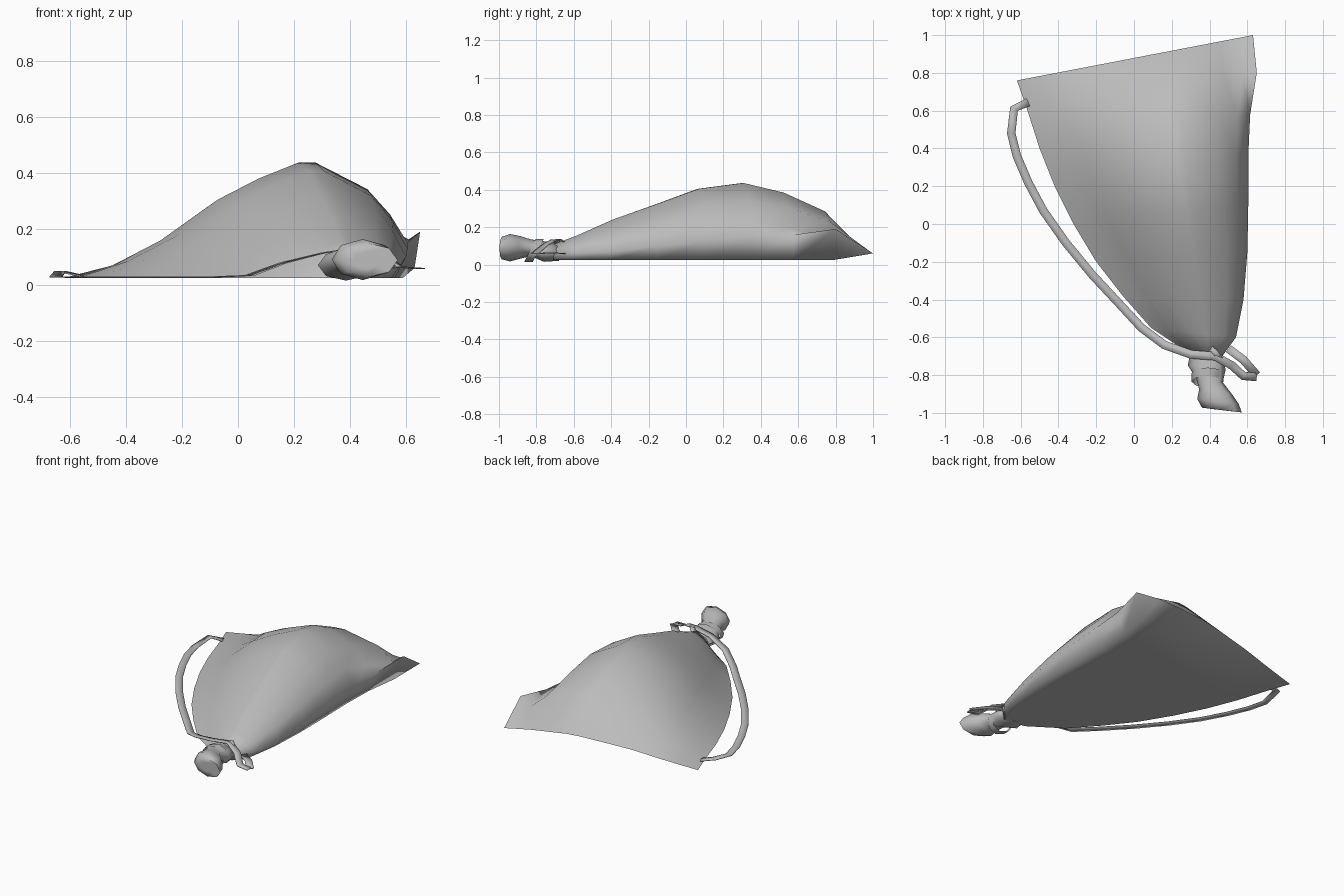
import bpy, bmesh, math
from mathutils import Vector

old = bpy.data.objects.get("Cube")
if old:
    bpy.data.objects.remove(old, do_unlink=True)

cloth = bpy.data.materials.new("grey_cloth")
cloth.use_nodes = True
GREY = (0.5, 0.5, 0.5, 1)
cloth.diffuse_color = GREY
cloth.node_tree.nodes["Principled BSDF"].inputs["Base Color"].default_value = GREY
FLOOR = 0.025


def finish(name, bm, angle=60):
    bmesh.ops.remove_doubles(bm, verts=bm.verts, dist=0.0005)
    bmesh.ops.recalc_face_normals(bm, faces=bm.faces)
    mesh = bpy.data.meshes.new(name)
    bm.to_mesh(mesh)
    bm.free()
    mesh.materials.append(cloth)
    ob = bpy.data.objects.new(name, mesh)
    bpy.context.collection.objects.link(ob)
    bpy.ops.object.select_all(action='DESELECT')
    ob.select_set(True)
    bpy.context.view_layer.objects.active = ob
    bpy.ops.object.shade_smooth_by_angle(angle=math.radians(angle))
    return ob


def loft(name, rings, closed=True, caps=(), angle=60):
    """Skin a list of equal rings of points."""
    bm = bmesh.new()
    rows = [[bm.verts.new(p) for p in ring] for ring in rings]
    n = len(rows[0])
    for a, b in zip(rows, rows[1:]):
        for i in range(n if closed else n - 1):
            j = (i + 1) % n
            bm.faces.new((a[i], a[j], b[j], b[i]))
    for k in caps:
        bm.faces.new(rows[k])
    return finish(name, bm, angle)


# Sack: slanted sections from the flat back seam to the gathered neck
# left x, left y, right x, right y, crest height, shoulder height, right edge height
stations = [
    (-.62, .76, .63, 1.0, .10, .07, .06),
    (-.57, .62, .65, .80, .285, .14, .19),
    (-.50, .40, .615, .58, .385, .19, .16),
    (-.42, .20, .605, .36, .436, .25, .15),
    (-.32, .00, .605, .10, .405, .23, .13),
    (-.20, -.20, .60, -.15, .32, .19, .10),
    (-.06, -.38, .58, -.40, .24, .14, .07),
    (.09, -.55, .54, -.60, .155, .10, .06),
    (.30, -.69, .46, -.71, .11, .08, .06),
]
crown = [(0, 0), (.1, .17), (.2, .37), (.34, .68), (.48, .86), (.62, 1), (.68, 1), (.86, .77)]
rings = []
for k, (lx, ly, rx, ry, top, shoulder, edge) in enumerate(stations):
    def at(u, z):
        return Vector((lx + (rx - lx) * u, ly + (ry - ly) * u, z))
    over = [at(u, FLOOR + (top - FLOOR) * f) for u, f in crown]
    over += [at(.94, shoulder), at(1, edge)]
    if k == 0:  # the back seam is closed flat
        under = [p.copy() for p in over[-2:0:-1]]
    else:
        under = [at(p, FLOOR) for p in (.95, .86, .68, .62, .48, .34, .2, .1)]
    rings.append(over + under)
loft("sack_body", rings, caps=(-1,), angle=75)

# Gathered neck and flared tail of the sack
neck = [  # centre x, y, z, half width, half height
    (.385, -.68, .065, .085, .045),
    (.385, -.76, .07, .10, .055),
    (.40, -.83, .09, .07, .045),
    (.43, -.885, .092, .085, .06),
    (.445, -.94, .09, .11, .073),
    (.465, -.985, .088, .105, .06),
    (.46, -.985, .088, .05, .03),
]
sides = 8
loft("tied_neck", [[(x + w * math.cos(a) , y - .12 * w * math.cos(a), z + h * math.sin(a))
                    for a in (math.tau * i / sides for i in range(sides))]
                   for x, y, z, w, h in neck], caps=(0, -1), angle=75)


# Flat cord drawn along a path
def ribbon(name, path, width):
    pts = [Vector(p) for p in path]
    rows = []
    for i, p in enumerate(pts):
        d = (pts[min(i + 1, len(pts) - 1)] - pts[max(i - 1, 0)]).normalized()
        s = Vector((d.y, -d.x, 0)).normalized() * width / 2
        rows.append((p + s, p - s))
    ob = loft(name, rows, closed=False)
    mod = ob.modifiers.new("thickness", 'SOLIDIFY')
    mod.thickness = .004


ribbon("shoulder_cord", [
    (-.56, .645, .035), (-.635, .61, .05), (-.65, .48, .03), (-.62, .36, .03),
    (-.56, .22, .03), (-.48, .07, .03), (-.36, -.10, .03), (-.22, -.27, .03),
    (-.08, -.42, .03), (.04, -.55, .035), (.16, -.64, .08), (.30, -.69, .115),
    (.43, -.70, .135), (.52, -.75, .11), (.58, -.805, .065), (.65, -.81, .06)], .045)
ribbon("cord_end", [(.65, -.80, .06), (.58, -.72, .065), (.50, -.66, .06)], .045)
ribbon("cord_tip", [(.39, -.645, .115), (.43, -.68, .138), (.46, -.72, .125)], .03)

# Cord wrapped round the neck
loft("neck_wrap", [[(.39 + .085 * math.cos(a), y + .03 * math.sin(a), .075 + .062 * math.sin(a))
                    for a in (math.tau * i / sides for i in range(sides))]
                   for y in (-.835, -.79)])
